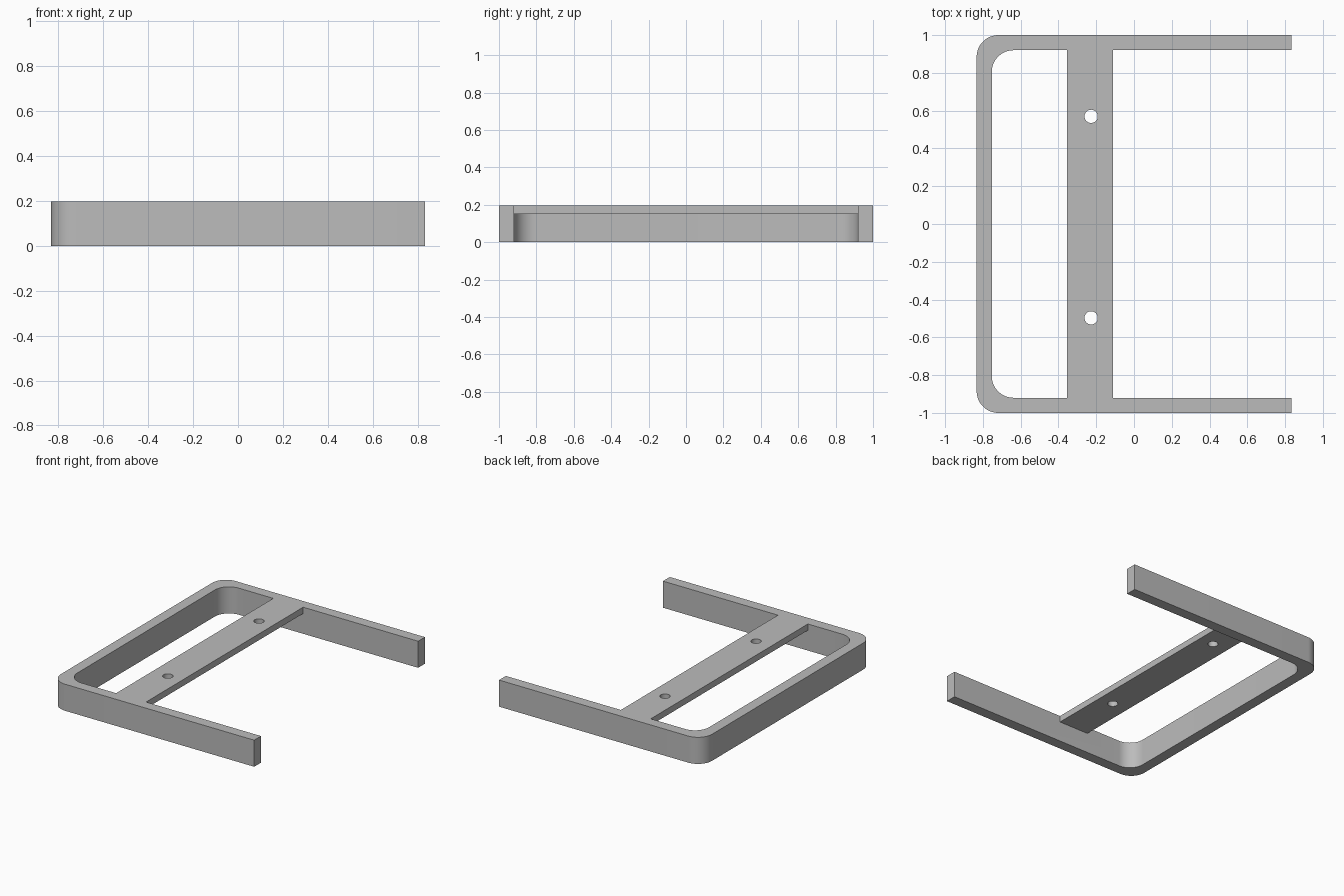
import bpy
import bmesh
from math import cos, sin, pi, radians

cube = bpy.data.objects.get("Cube")
if cube:
    bpy.data.objects.remove(cube, do_unlink=True)

X, Y, H = 0.833, 1.0, 0.197      # half length, half width, height
WALL, RADIUS = 0.08, 0.115       # wall thickness, corner radius
BAR_X0, BAR_X1, BAR_Z = -0.355, -0.11, 0.15

grey = bpy.data.materials.new("grey")
grey.use_nodes = True
grey.diffuse_color = (0.5, 0.5, 0.5, 1)
grey.node_tree.nodes["Principled BSDF"].inputs["Base Color"].default_value = (0.5, 0.5, 0.5, 1)


def prism(name, outline, z0, z1):
    """Extrude a flat counter-clockwise outline from z0 to z1."""
    bm = bmesh.new()
    face = bm.faces.new([bm.verts.new((x, y, z0)) for x, y in outline])
    top = bmesh.ops.extrude_face_region(bm, geom=[face])["geom"]
    bmesh.ops.translate(bm, vec=(0, 0, z1 - z0),
                        verts=[v for v in top if isinstance(v, bmesh.types.BMVert)])
    bmesh.ops.recalc_face_normals(bm, faces=bm.faces)
    mesh = bpy.data.meshes.new(name)
    bm.to_mesh(mesh)
    bm.free()
    mesh.materials.append(grey)
    obj = bpy.data.objects.new(name, mesh)
    bpy.context.collection.objects.link(obj)
    return obj


def arc(cx, cy, r, start, end, steps):
    angles = [radians(start + (end - start) * i / steps) for i in range(steps + 1)]
    return [(cx + r * cos(a), cy + r * sin(a)) for a in angles]


def u_path(x, y):
    """Path along the back arm, round the two corners and along the front arm."""
    cx, cy = x + RADIUS, y - RADIUS
    return ([(X, y)] + arc(cx, cy, RADIUS, 90, 180, 16)
            + arc(cx, -cy, RADIUS, 180, 270, 16) + [(X, -y)])


def combine(target, tool, operation):
    mod = target.modifiers.new(operation.title(), 'BOOLEAN')
    mod.operation = operation
    mod.solver = 'EXACT'
    mod.object = tool
    bpy.context.view_layer.objects.active = target
    bpy.ops.object.modifier_apply(modifier=mod.name)
    bpy.data.objects.remove(tool, do_unlink=True)


# U-shaped frame with rounded corners
frame = prism("bracket_frame",
              u_path(-X, Y) + u_path(-X + WALL, Y - WALL)[::-1], 0, H)

# Thin crossbar, flush with the top of the frame
end = Y - WALL / 2
crossbar = prism("crossbar", [(BAR_X0, -end), (BAR_X1, -end),
                              (BAR_X1, end), (BAR_X0, end)], BAR_Z, H)

# Screw holes through the crossbar
for hole_y in (-0.497, 0.57):
    hole = prism("hole_cutter", arc(-0.227, hole_y, 0.035, 0, 360, 32)[:-1], 0.1, 0.3)
    combine(crossbar, hole, 'DIFFERENCE')

combine(frame, crossbar, 'UNION')

bpy.ops.object.select_all(action='DESELECT')
frame.select_set(True)
bpy.context.view_layer.objects.active = frame
bpy.ops.object.shade_smooth_by_angle(angle=radians(30))
